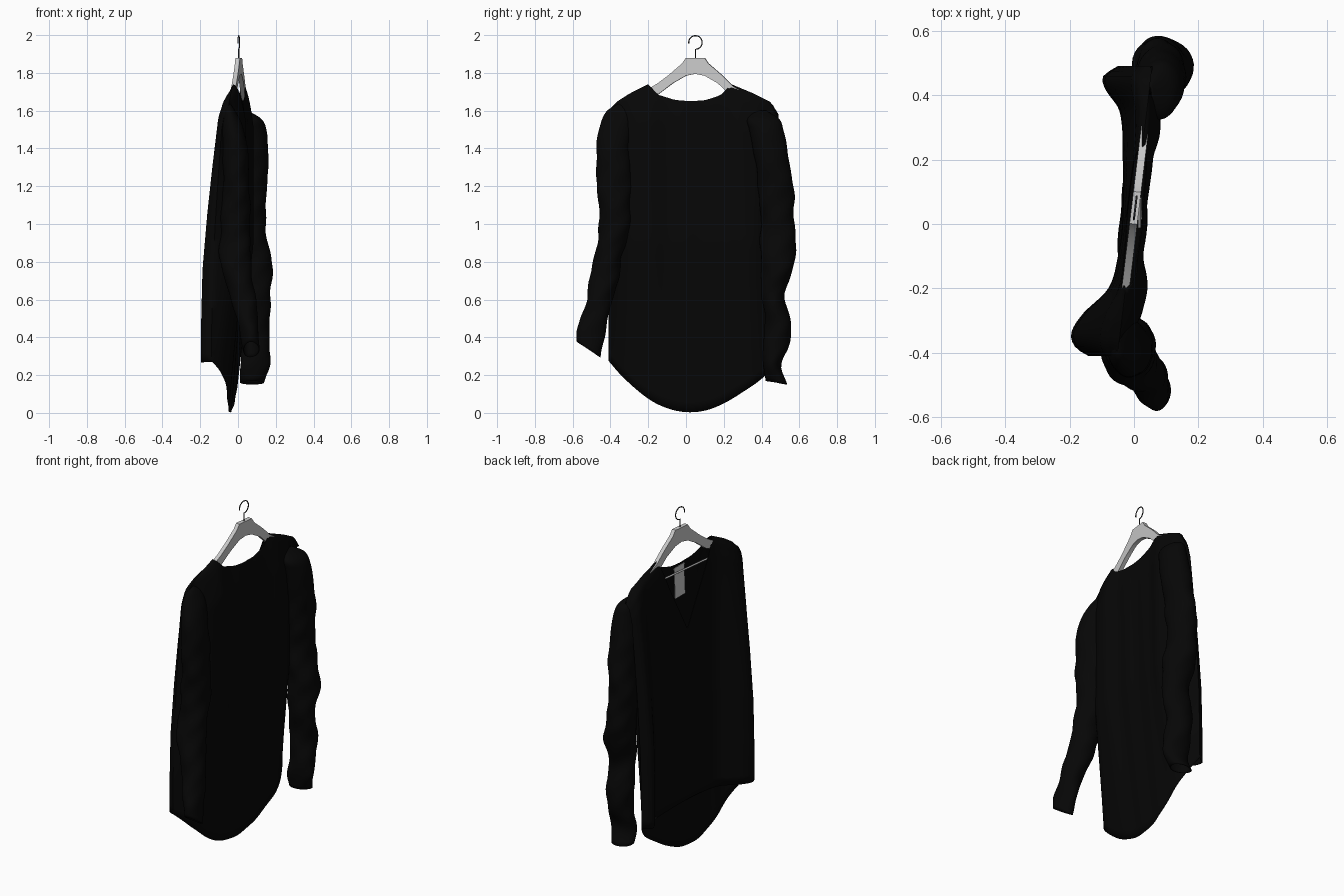
import bpy, bmesh, math
from mathutils import Matrix

if "Cube" in bpy.data.objects:
    bpy.data.objects.remove(bpy.data.objects["Cube"])


def linear(keys, t):
    """Piecewise linear lookup."""
    if t <= keys[0][0]:
        return keys[0][1]
    for (a, va), (b, vb) in zip(keys, keys[1:]):
        if t <= b:
            return va + (vb - va) * (t - a) / (b - a)
    return keys[-1][1]


def smooth(keys, t):
    """Hermite lookup through the keys (ascending)."""
    n = len(keys)
    t = max(keys[0][0], min(keys[-1][0], t))
    i = 0
    while i < n - 2 and t > keys[i + 1][0]:
        i += 1

    def slope(k):
        lo, hi = max(k - 1, 0), min(k + 1, n - 1)
        return (keys[hi][1] - keys[lo][1]) / (keys[hi][0] - keys[lo][0])
    h = keys[i + 1][0] - keys[i][0]
    u = (t - keys[i][0]) / h
    return ((2*u**3 - 3*u**2 + 1) * keys[i][1] + (u**3 - 2*u**2 + u) * h * slope(i)
            + (3*u**2 - 2*u**3) * keys[i + 1][1] + (u**3 - u**2) * h * slope(i + 1))


def material(name, c):
    m = bpy.data.materials.new(name)
    m.diffuse_color = (*c, 1)
    m.use_nodes = True
    m.node_tree.nodes["Principled BSDF"].inputs["Base Color"].default_value = m.diffuse_color
    return m


BLACK = material("black_cloth", (0.002, 0.002, 0.002))
DARK = material("dark_metal", (0.03, 0.03, 0.03))


def make(name, bm, mat=None, angle=60, thick=0):
    bmesh.ops.remove_doubles(bm, verts=bm.verts, dist=0.0005)
    bmesh.ops.recalc_face_normals(bm, faces=bm.faces)
    me = bpy.data.meshes.new(name)
    bm.to_mesh(me)
    bm.free()
    ob = bpy.data.objects.new(name, me)
    bpy.context.collection.objects.link(ob)
    if mat:
        me.materials.append(mat)
    bpy.ops.object.select_all(action='DESELECT')
    ob.select_set(True)
    bpy.context.view_layer.objects.active = ob
    bpy.ops.object.shade_smooth_by_angle(angle=math.radians(angle))
    if thick:
        s = ob.modifiers.new("cloth", 'SOLIDIFY')
        s.thickness = thick
    return ob


def skin(bm, rows):
    for r0, r1 in zip(rows, rows[1:]):
        for j in range(len(r0) - 1):
            bm.faces.new((r0[j], r0[j + 1], r1[j + 1], r1[j]))


# Shirt body: two panels, welded at the sides and shoulders
YL, YR = -0.41, 0.49
SHOULDER = [(-0.41, 1.60), (-0.37, 1.645), (-0.3, 1.69), (-0.2, 1.74), (0.24, 1.74),
            (0.36, 1.69), (0.45, 1.645), (0.49, 1.58)]
NECK_BACK = [(-0.2, 1.74), (-0.15, 1.685), (-0.06, 1.657), (0.02, 1.65), (0.1, 1.655),
             (0.18, 1.68), (0.24, 1.74)]
NECK_FRONT = [(-0.2, 1.74), (-0.12, 1.55), (0.02, 1.27), (0.16, 1.55), (0.24, 1.74)]
HEM_BACK = [(-0.41, 0.275), (-0.33, 0.185), (-0.2, 0.075), (-0.1, 0.025), (0.0, 0.004),
            (0.1, 0.012), (0.2, 0.05), (0.3, 0.11), (0.4, 0.18), (0.49, 0.27)]
FRONT_X = [(-0.41, -0.14), (-0.385, -0.18), (-0.34, -0.195), (-0.28, -0.16), (-0.2, -0.08),
           (-0.1, -0.05), (0, -0.037), (0.2, -0.035), (0.35, -0.045), (0.42, -0.09),
           (0.46, -0.095), (0.49, -0.05)]
BACK_X = [(-0.41, -0.14), (-0.37, -0.05), (-0.3, 0.015), (-0.2, 0.04), (-0.1, 0.03), (0, 0.04),
          (0.1, 0.045), (0.2, 0.06), (0.3, 0.08), (0.4, 0.06), (0.49, -0.05)]
BACK_HEM_X = [(-0.41, -0.14), (-0.33, -0.09), (-0.2, -0.06), (-0.1, -0.05), (0, -0.042),
              (0.2, -0.025), (0.3, -0.02), (0.4, -0.025), (0.49, -0.05)]
BULGE = [(0, 0), (0.03, 0.25), (0.1, 0.4), (0.35, 0.6), (0.6, 0.78), (0.9, 0.95), (1.2, 1)]


def body_point(y, z, front):
    shoulder = linear(SHOULDER, y)
    base = 0.12 * (y - 0.02)
    depth = max(0, shoulder - z)
    edge = min(1, (y - YL) / 0.1, (YR - y) / 0.1)
    if front:
        f = linear(BULGE, depth)
        x = smooth(FRONT_X, y)
    else:
        side = linear(BULGE, depth)
        f = side + (min(1, (depth / 0.2) ** 0.5) - side) * edge
        low = max(0, 1 - z / 0.9)
        x = smooth(BACK_X, y) * (1 - low) + smooth(BACK_HEM_X, y) * low
        x += 0.002 * math.sin(y * 40 + z * 2) * edge * f
    return base + f * (x - base), y, z


bm = bmesh.new()
cols = [YL + 0.21 * i / 14 for i in range(14)] + [-0.2 + 0.44 * i / 24 for i in range(24)] \
    + [0.24 + 0.25 * i / 16 for i in range(17)]
for front in (True, False):
    rows = []
    for y in cols:
        neck = -0.2 < y < 0.24
        top = linear((NECK_FRONT if front else NECK_BACK) if neck else SHOULDER, y)
        low = smooth(HEM_BACK, y)
        if front:
            low = linear([(YL, 0.275), (YL + 0.02, 0.268), (YR, 0.27)], y)
        rows.append([])
        for k in range(45):
            v = k / 44
            z = low + (top - low) * (1 - (1 - v) ** 1.5)
            rows[-1].append(bm.verts.new(body_point(y, z, front)))
    skin(bm, rows)
make("shirt_body", bm, BLACK, thick=0.004)


# Sleeves: wrinkled tubes, keys are (z, x, y, x radius, y radius), open at the cuff
def sleeve(name, keys, slant, phase):
    tracks = [[(k[0], k[i]) for k in keys] for i in range(1, 5)]
    z0, z1 = keys[0][0], keys[-1][0]
    bm = bmesh.new()
    rows = []
    for i in range(91):
        z = z0 + (z1 - z0) * (1 - (1 - i / 90) ** 1.3)
        x, y, rx, ry = (smooth(t, z) for t in tracks)
        w = min(1, (z1 - z) / 0.5)
        ring = []
        for j in range(36):
            a = math.tau * j / 36
            r = 1 + w * (0.045 * math.sin(24 * z + 2 * a + phase)
                         + 0.03 * math.sin(41 * z - 3 * a + phase * 2))
            dy = ry * r * math.sin(a)
            dz = slant * dy * max(0, 1 - (z - z0) / 0.3)
            ring.append(bm.verts.new((x + rx * r * math.cos(a), y + dy, z + dz)))
        rows.append(ring + ring[:1])
    skin(bm, rows)
    return make(name, bm, BLACK, thick=0.004)


sleeve("sleeve_near", [
    (0.335, 0.07, -0.515, 0.042, 0.065), (0.42, 0.06, -0.505, 0.05, 0.068),
    (0.55, 0.04, -0.47, 0.06, 0.066), (0.7, 0.005, -0.435, 0.075, 0.075),
    (0.82, -0.015, -0.415, 0.08, 0.075), (0.95, -0.015, -0.38, 0.08, 0.08),
    (1.2, -0.01, -0.378, 0.07, 0.092), (1.4, -0.015, -0.385, 0.065, 0.09),
    (1.52, -0.03, -0.37, 0.055, 0.085), (1.6, -0.045, -0.35, 0.03, 0.068),
    (1.635, -0.045, -0.34, 0.005, 0.02)], -0.65, 0.4)
sleeve("sleeve_far", [
    (0.16, 0.075, 0.48, 0.065, 0.055), (0.25, 0.09, 0.455, 0.075, 0.05),
    (0.35, 0.095, 0.475, 0.075, 0.065), (0.48, 0.09, 0.487, 0.075, 0.07),
    (0.63, 0.095, 0.46, 0.08, 0.06), (0.78, 0.095, 0.485, 0.085, 0.09),
    (1.0, 0.07, 0.485, 0.075, 0.09), (1.2, 0.08, 0.475, 0.075, 0.092),
    (1.4, 0.085, 0.445, 0.075, 0.09), (1.5, 0.085, 0.425, 0.065, 0.09),
    (1.555, 0.075, 0.41, 0.05, 0.085), (1.6, 0.05, 0.395, 0.005, 0.03)], -0.15, 1.7)

# Hanger: mirrored outline, extruded and turned slightly
TURN = Matrix.Translation((0.004, 0.05, 0)) @ Matrix.Rotation(-0.12, 4, 'Z')
upper = [(0.05, 1.88), (0.07, 1.85), (0.14, 1.79), (0.2, 1.745), (0.255, 1.712)]
lower = [(0.25, 1.67), (0.2, 1.685), (0.12, 1.745), (0.05, 1.785), (0, 1.795)]
half = upper + lower
outline = half + [(-h, z) for h, z in reversed(half[:-1])]
bm = bmesh.new()
face = bm.faces.new([bm.verts.new((-0.012, h, z - 0.015 if h > 0.19 else z)) for h, z in outline])
ext = bmesh.ops.extrude_face_region(bm, geom=[face])
bmesh.ops.translate(bm, vec=(0.024, 0, 0),
                    verts=[g for g in ext['geom'] if isinstance(g, bmesh.types.BMVert)])
bmesh.ops.transform(bm, matrix=TURN, verts=bm.verts)
make("hanger", bm, angle=30)


# Wire parts: hanger hook and trouser bar
def wire(name, pts, radius, mat=None):
    cu = bpy.data.curves.new(name, 'CURVE')
    cu.dimensions = '3D'
    cu.bevel_depth = radius
    cu.bevel_resolution = 2
    cu.use_fill_caps = True
    sp = cu.splines.new('POLY')
    sp.points.add(len(pts) - 1)
    for p, c in zip(sp.points, pts):
        p.co = (*c, 1)
    ob = bpy.data.objects.new(name, cu)
    ob.matrix_world = TURN
    bpy.context.collection.objects.link(ob)
    if mat:
        cu.materials.append(mat)


hook = [(0, 0, 1.87), (0, 0, 1.915)]
for i in range(25):
    a = math.radians(-90 + 280 * i / 24)
    hook.append((0, 0.036 * math.cos(a), 1.961 + 0.036 * math.sin(a)))
wire("hanger_hook", hook, 0.003, DARK)
wire("hanger_bar", [(0, -0.24, 1.615), (0, 0.24, 1.615)], 0.005)

# Neck label hanging inside the back panel
bm = bmesh.new()
bmesh.ops.create_cube(bm, size=1, matrix=Matrix.Translation((0.018, 0.035, 1.55))
                      @ Matrix.Rotation(0.04, 4, 'Y') @ Matrix.Diagonal((0.003, 0.095, 0.18, 1)))
make("neck_label", bm, angle=30)
